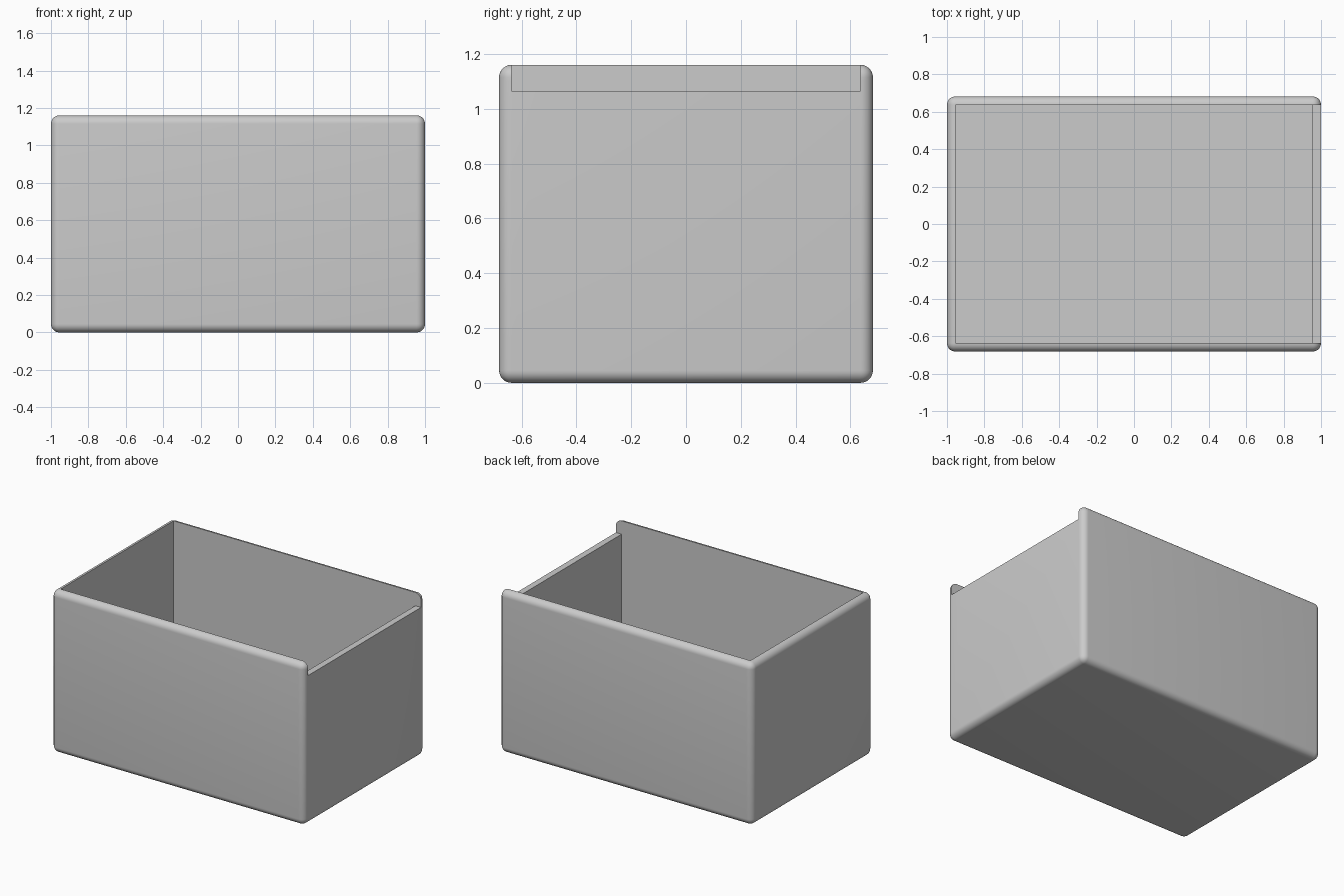
import bpy, bmesh, math

old = bpy.data.objects.get("Cube")
if old:
    bpy.data.objects.remove(old, do_unlink=True)

# Overall sizes
HX, HY, H = 1.0, 0.682, 1.16
WALL, RADIUS = 0.045, 0.045
SLOT_Z0, SLOT_Z1, SLOT_DEPTH = 1.065, 1.1, 0.022
IX, IY = HX - WALL, HY - WALL

grey = bpy.data.materials.new("light grey plastic")
grey.use_nodes = True
colour = (0.6, 0.6, 0.6, 1)
grey.diffuse_color = colour
grey.node_tree.nodes["Principled BSDF"].inputs["Base Color"].default_value = colour


def block(name, x0, x1, hy, z0, z1, round_outside=False):
    """Box between two x and two z limits, optionally rounded except on top."""
    bm = bmesh.new()
    bmesh.ops.create_cube(bm, size=1)
    for v in bm.verts:
        v.co = (x1 if v.co.x > 0 else x0,
                math.copysign(hy, v.co.y),
                z1 if v.co.z > 0 else z0)
    if round_outside:
        edges = [e for e in bm.edges if min(v.co.z for v in e.verts) < z1]
        bmesh.ops.bevel(bm, geom=edges, offset=RADIUS, segments=8,
                        profile=0.5, affect='EDGES')
    bmesh.ops.recalc_face_normals(bm, faces=bm.faces)
    mesh = bpy.data.meshes.new(name)
    bm.to_mesh(mesh)
    bm.free()
    mesh.materials.append(grey)
    obj = bpy.data.objects.new(name, mesh)
    bpy.context.collection.objects.link(obj)
    return obj


# Box body, rounded on its upright and bottom edges
box = block("box_body", -HX, HX, HY, 0, H, True)

# Cavity, open end for the sliding lid, and the lid groove
cutters = [
    block("cavity_cutter", -IX, IX, IY, WALL, H + 0.2),
    block("lid_entry_cutter", 0, HX + 0.2, IY, SLOT_Z0, H + 0.2),
    block("lid_groove_cutter", -IX - SLOT_DEPTH, HX + 0.2,
          IY + SLOT_DEPTH, SLOT_Z0, SLOT_Z1),
]
bpy.context.view_layer.objects.active = box
for cutter in cutters:
    mod = box.modifiers.new(cutter.name, 'BOOLEAN')
    mod.operation = 'DIFFERENCE'
    mod.solver = 'EXACT'
    mod.object = cutter
    bpy.ops.object.modifier_apply(modifier=mod.name)
for cutter in cutters:
    bpy.data.objects.remove(cutter, do_unlink=True)

# Smooth the rounded edges, keep the cut edges sharp
bpy.ops.object.select_all(action='DESELECT')
box.select_set(True)
bpy.ops.object.shade_smooth_by_angle(angle=math.radians(30))
